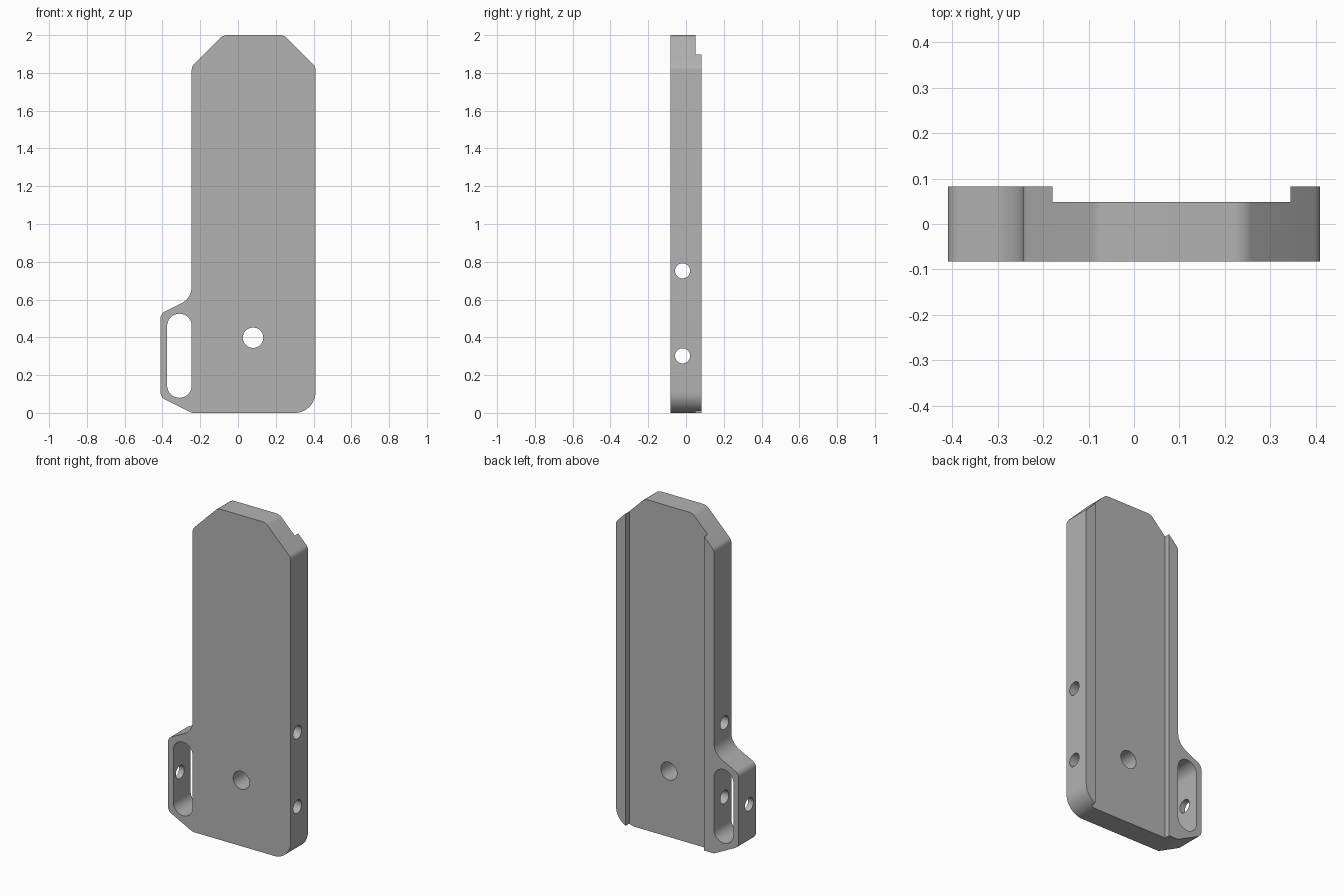
import bpy, bmesh, math
from mathutils import Vector

if "Cube" in bpy.data.objects:
    bpy.data.objects.remove(bpy.data.objects["Cube"])

grey = bpy.data.materials.new("plain grey")
grey.diffuse_color = (0.45, 0.45, 0.45, 1)
grey.use_nodes = True
grey.node_tree.nodes["Principled BSDF"].inputs["Base Color"].default_value = grey.diffuse_color


def rounded(corners):
    """Fillet each (x, z, radius) corner of a closed outline."""
    out = []
    n = len(corners)
    for i, (x, z, r) in enumerate(corners):
        p = Vector((x, z))
        a = (Vector(corners[i - 1][:2]) - p).normalized()
        b = (Vector(corners[(i + 1) % n][:2]) - p).normalized()
        half = a.angle(b) / 2
        c = p + (a + b).normalized() * (r / math.sin(half))
        t = r / math.tan(half)
        start, end = p + a * t - c, p + b * t - c
        sweep = start.angle_signed(end)
        steps = max(4, round(abs(sweep) / math.radians(7)))
        for k in range(steps + 1):
            ang = -sweep * k / steps
            out.append((c.x + start.x * math.cos(ang) - start.y * math.sin(ang),
                        c.y + start.x * math.sin(ang) + start.y * math.cos(ang)))
    return out


def prism(name, outline, y0, y1):
    """Extrude an x-z outline along y."""
    bm = bmesh.new()
    face = bm.faces.new([bm.verts.new((x, y0, z)) for x, z in outline])
    new = bmesh.ops.extrude_face_region(bm, geom=[face])["geom"]
    bmesh.ops.translate(bm, vec=(0, y1 - y0, 0),
                        verts=[v for v in new if isinstance(v, bmesh.types.BMVert)])
    bmesh.ops.recalc_face_normals(bm, faces=bm.faces)
    me = bpy.data.meshes.new(name)
    bm.to_mesh(me)
    bm.free()
    ob = bpy.data.objects.new(name, me)
    bpy.context.collection.objects.link(ob)
    me.materials.append(grey)
    return ob


def circle(cx, cz, r, n=48):
    return [(cx + r * math.cos(2 * math.pi * i / n),
             cz + r * math.sin(2 * math.pi * i / n)) for i in range(n)]


# Plate with clipped top corners and a side lug
plate = prism("plate", rounded([
    (-0.245, 0, 0.03), (0.41, 0, 0.11), (0.41, 1.833, 0.04), (0.243, 2, 0.05),
    (-0.078, 2, 0.05), (-0.245, 1.833, 0.04), (-0.245, 0.607, 0.1),
    (-0.41, 0.525, 0.04), (-0.41, 0.083, 0.04)]), -0.083, 0.083)

# Cutters: rear channel, lug slot, face hole
cutters = [
    prism("channel_cutter", [(-0.18, -0.1), (0.345, -0.1), (0.345, 2.1), (-0.18, 2.1)], 0.049, 0.2),
    prism("slot_cutter", rounded([(-0.375, 0.08, 0.0649), (-0.245, 0.08, 0.0649),
                                  (-0.245, 0.525, 0.0649), (-0.375, 0.525, 0.0649)]), -0.2, 0.2),
    prism("face_hole_cutter", circle(0.08, 0.398, 0.054), -0.2, 0.2),
]

# Cross holes running sideways through plate and lug
for z in (0.302, 0.752):
    bore = prism("cross_hole_cutter", circle(0, 0, 0.04, 32), -0.6, 0.6)
    bore.rotation_euler.z = math.pi / 2
    bore.location = (0, -0.018, z)
    cutters.append(bore)

for cutter in cutters:
    cutter.hide_render = True
    mod = plate.modifiers.new(cutter.name, 'BOOLEAN')
    mod.operation = 'DIFFERENCE'
    mod.solver = 'EXACT'
    mod.object = cutter

# Apply the cuts, drop the cutters, smooth the rounds
bpy.context.view_layer.objects.active = plate
plate.select_set(True)
for mod in list(plate.modifiers):
    bpy.ops.object.modifier_apply(modifier=mod.name)
for cutter in cutters:
    bpy.data.objects.remove(cutter)
bpy.ops.object.shade_smooth_by_angle(angle=math.radians(25))
